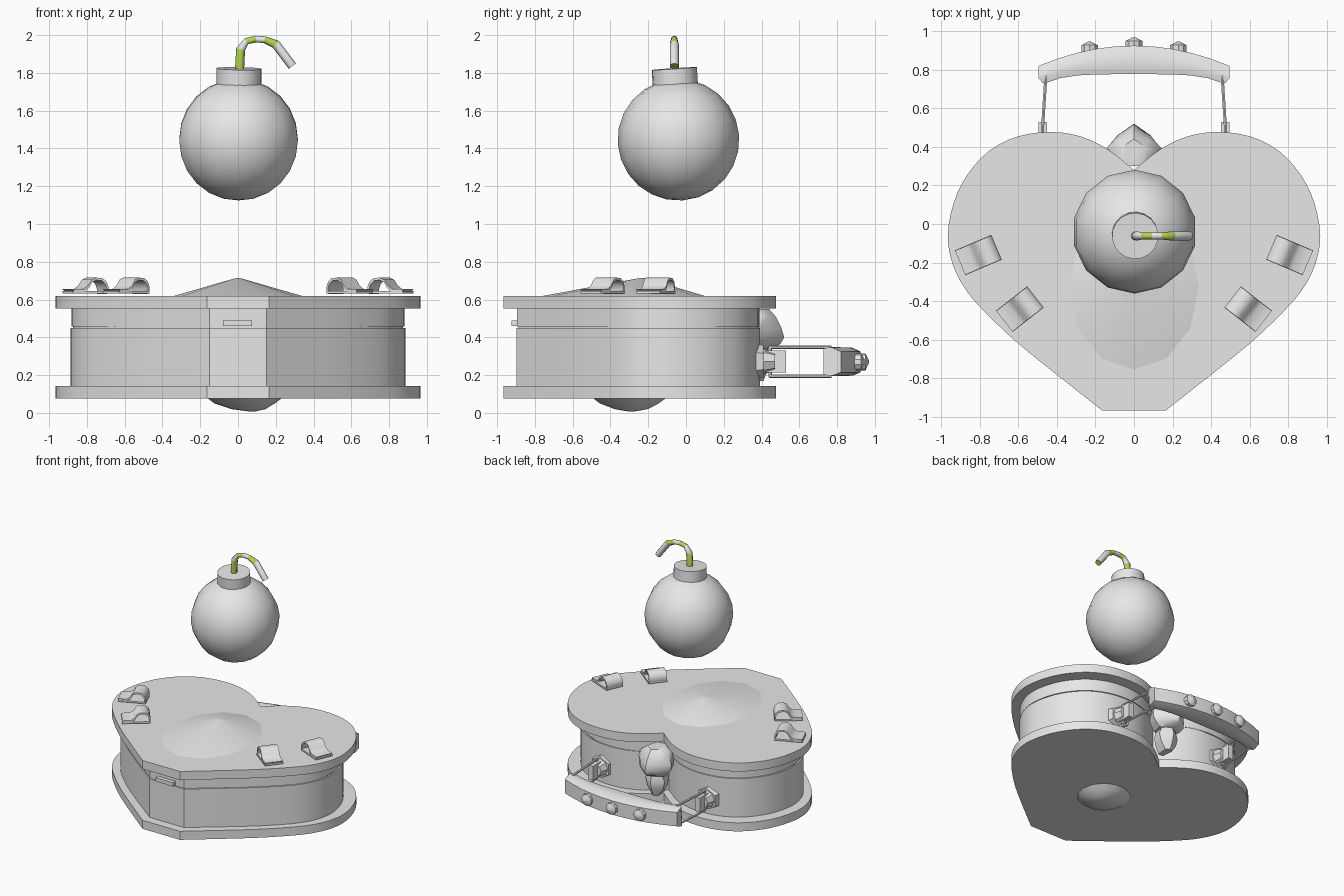
import bpy, bmesh, math
from mathutils import Vector, Matrix

if "Cube" in bpy.data.objects:
    bpy.data.objects.remove(bpy.data.objects["Cube"])


def material(name, rgb):
    m = bpy.data.materials.new(name)
    m.diffuse_color = (*rgb, 1)
    m.use_nodes = True
    m.node_tree.nodes["Principled BSDF"].inputs["Base Color"].default_value = m.diffuse_color
    return m


GREY = material("light grey", (0.8, 0.8, 0.8))
GREEN = material("fuse green", (0.45, 0.66, 0.09))


def finish(name, bm, angle=35, mats=(GREY,)):
    bmesh.ops.recalc_face_normals(bm, faces=bm.faces)
    me = bpy.data.meshes.new(name)
    bm.to_mesh(me)
    bm.free()
    ob = bpy.data.objects.new(name, me)
    bpy.context.collection.objects.link(ob)
    for m in mats:
        me.materials.append(m)
    bpy.ops.object.select_all(action='DESELECT')
    ob.select_set(True)
    bpy.context.view_layer.objects.active = ob
    bpy.ops.object.shade_smooth_by_angle(angle=math.radians(angle))
    return ob


def loft(name, rings, angle=35, mats=(GREY,), bm=None):
    """Skin a list of equal-length point rings and cap both ends."""
    bm = bmesh.new()
    rows = [[bm.verts.new(p) for p in r] for r in rings]
    n = len(rows[0])
    for k, (a, b) in enumerate(zip(rows, rows[1:])):
        for i in range(n):
            f = bm.faces.new((a[i], a[(i + 1) % n], b[(i + 1) % n], b[i]))
            f.material_index = k % len(mats)
    bm.faces.new(rows[0])
    bm.faces.new(rows[-1])
    return finish(name, bm, angle, mats)


def cylinder(name, a, b, r1, r2=None, seg=12, angle=35):
    a, b = Vector(a), Vector(b)
    bm = bmesh.new()
    rot = (b - a).to_track_quat('Z', 'Y').to_matrix().to_4x4()
    bmesh.ops.create_cone(bm, cap_ends=True, segments=seg, radius1=r1,
                          radius2=r1 if r2 is None else r2, depth=(b - a).length,
                          matrix=Matrix.Translation((a + b) / 2) @ rot)
    return finish(name, bm, angle)


def box(name, lo, hi):
    return loft(name, [[(lo[0], lo[1], z), (hi[0], lo[1], z), (hi[0], hi[1], z),
                        (lo[0], hi[1], z)] for z in (lo[2], hi[2])])


# Heart outline: right half from notch to flat tip, rounded by a spline
HALF = [(0, .28), (.14, .39), (.28, .455), (.43, .477), (.6, .455), (.75, .38), (.865, .255),
        (.935, .11), (.966, -.06), (.94, -.21), (.87, -.345), (.76, -.47), (.6, -.62),
        (.39, -.79), (.165, -.967)]


def spline(pts, n=3):
    P = [Vector(p) for p in pts]
    P = [P[0]] + P + [P[-1]]
    out = []
    for i in range(1, len(P) - 2):
        a, b, c, d = P[i - 1:i + 3]
        for k in range(n):
            t = k / n
            out.append(.5 * (2 * b + (c - a) * t + (2 * a - 5 * b + 4 * c - d) * t * t
                             + (3 * b - a - 3 * c + d) * t ** 3))
    return out + [P[-1]]


RIGHT = spline(HALF)
HEART = [tuple(p) for p in RIGHT] + [(-p.x, p.y) for p in reversed(RIGHT[1:])]


def heart(name, z0, z1, sx=1, sy=1, dy=0):
    loft(name, [[(x * sx, y * sy + dy, z) for x, y in HEART] for z in (z0, z1)], 30)


heart("base_plate", .075, .143)
heart("lower_wall", .143, .45, .917, .893, -.034)
heart("seam", .45, .458, .905, .88, -.036)
heart("upper_wall", .458, .552, .912, .888, -.035)
heart("lid_plate", .552, .62)


# Shallow faceted peak on the lid and round foot underneath
def peak(name, cx, cy, rx, ry, levels, seg, angle):
    rings = [[(cx + dx + rx * s * math.cos(i * math.tau / seg),
               cy + dy + ry * s * math.sin(i * math.tau / seg), z) for i in range(seg)]
             for s, z, dx, dy in levels]
    loft(name, rings, angle)


peak("lid_peak", 0, -.33, .34, .43, [(1, .619, 0, 0), (.02, .715, 0, .1)], 12, 30)
peak("bottom_foot", .035, -.3, .2, .2,
     [(1, .08, 0, 0), (.8, .05, 0, 0), (.45, .02, .02, .01), (.1, .008, .04, .01)], 14, 40)

# Front catch
box("front_catch", (-.08, -.925, .46), (.075, -.85, .49))


# Sprung clips: flat leaf plus a humped strip, turned to follow the rim
HUMP = [(-.105, .655), (-.04, .657), (-.015, .675), (.005, .705), (.03, .716), (.065, .714),
        (.09, .695), (.1, .67), (.1, .642)]


def clip(cx, cy, ang, side):
    ex = Vector((-math.cos(ang) * side, -math.sin(ang) * -1, 0))
    ey = Vector((-ex.y, ex.x, 0))
    c = Vector((cx * side, cy, 0))

    def put(u, v, z):
        return c + ex * u + ey * v + Vector((0, 0, z))
    loft("clip_leaf", [[put(u, v, z) for u, v in
                        ((-.105, -.07), (.1, -.07), (.1, .07), (-.105, .07))]
                       for z in (.632, .645)])
    inner = [(u * .9 + .002, z - .013) for u, z in HUMP]
    prof = HUMP + inner[::-1]
    loft("clip_strip", [[put(u, v, z) for u, z in prof] for v in (-.068, .068)], 40)


for s in (-1, 1):
    clip(.805, -.16, math.radians(23), s)
    clip(.59, -.44, math.radians(38), s)

# Curved carrying handle at the back
rings = []
for i in range(11):
    x = -.495 + .099 * i
    t = (x / .495) ** 2
    yo, yi = .925 - .105 * t, .777 - .05 * t ** 2
    xi = x * (1 - .05 * t)
    m = yo - .045
    rings.append([(xi, yi, .205), (xi, yi, .34), (x, yi + .03, .348), (x, m, .345),
                  (x, yo, .325), (x, yo, .215), (x, m, .197), (x, yi + .03, .195)])
loft("handle_bar", rings, 30)
for x in (-.23, 0, .23):
    y = .925 - .105 * (x / .495) ** 2
    cylinder("handle_stud", (x, y - .01, .27), (x, y + .025, .27), .045, .045, 10)
    cylinder("handle_stud_tip", (x, y + .025, .27), (x, y + .043, .27), .045, .008, 10)

# Handle mounts and wire links
for s in (-1, 1):
    cylinder("mount_plate", (s * .47, .35, .272), (s * .47, .41, .272), .1, .085, 6, 20)
    cylinder("mount_boss", (s * .47, .4, .272), (s * .47, .47, .272), .07, .05, 8, 20)
    box("mount_lug", (s * .472 - .022, .42, .215), (s * .472 + .022, .53, .33))
    for z in (.195, .348):
        cylinder("wire_link", (s * .478, .44, z), (s * .457, .77, z), .009, seg=6)
    cylinder("wire_pin", (s * .478, .445, .19), (s * .478, .445, .353), .009, seg=6)


# Carved ornament in the notch: bulging top and narrow tapering lower half
def carved(name, levels):
    loft(name, [[(-w, .39, z), (-w * .6, .39 + (y - .39) * .55, z), (0, y, z),
                 (w * .6, .39 + (y - .39) * .55, z), (w, .39, z), (w * .7, .3, z),
                 (-w * .7, .3, z)] for z, w, y in levels], 40)


carved("ornament_top", [(.55, .06, .44), (.51, .12, .475), (.45, .145, .505), (.4, .14, .52),
                        (.365, .11, .5), (.34, .085, .45)])
carved("ornament_lower", [(.35, .06, .43), (.29, .085, .45), (.23, .07, .435), (.17, .03, .41)])

# Floating bomb: ball, cap and bent fuse
bm = bmesh.new()
bmesh.ops.create_uvsphere(bm, u_segments=14, v_segments=12, radius=.322,
                          matrix=Matrix.Translation((.003, -.04, 1.446))
                          @ Matrix.Rotation(math.radians(4), 4, 'X'))
finish("bomb_ball", bm, 60)
cylinder("bomb_cap", (.004, -.055, 1.715), (.006, -.062, 1.823), .12, seg=18)

PATH = [(.008, 1.815), (.014, 1.925), (.045, 1.968), (.095, 1.979), (.14, 1.976), (.2, 1.952),
        (.288, 1.836)]
rings = []
for i, (x, z) in enumerate(PATH):
    a, b = PATH[max(i - 1, 0)], PATH[min(i + 1, len(PATH) - 1)]
    d = Vector((b[0] - a[0], 0, b[1] - a[1])).normalized()
    nrm = Vector((d.z, 0, -d.x))
    r = .024 if i in (0, 1, 5, 6) else .018
    rings.append([Vector((x, -.062, z)) + nrm * r * math.cos(k * math.tau / 8)
                  + Vector((0, r * math.sin(k * math.tau / 8), 0)) for k in range(8)])
loft("fuse", rings, 50, (GREEN, GREY)).data.polygons[-1].material_index = 0
